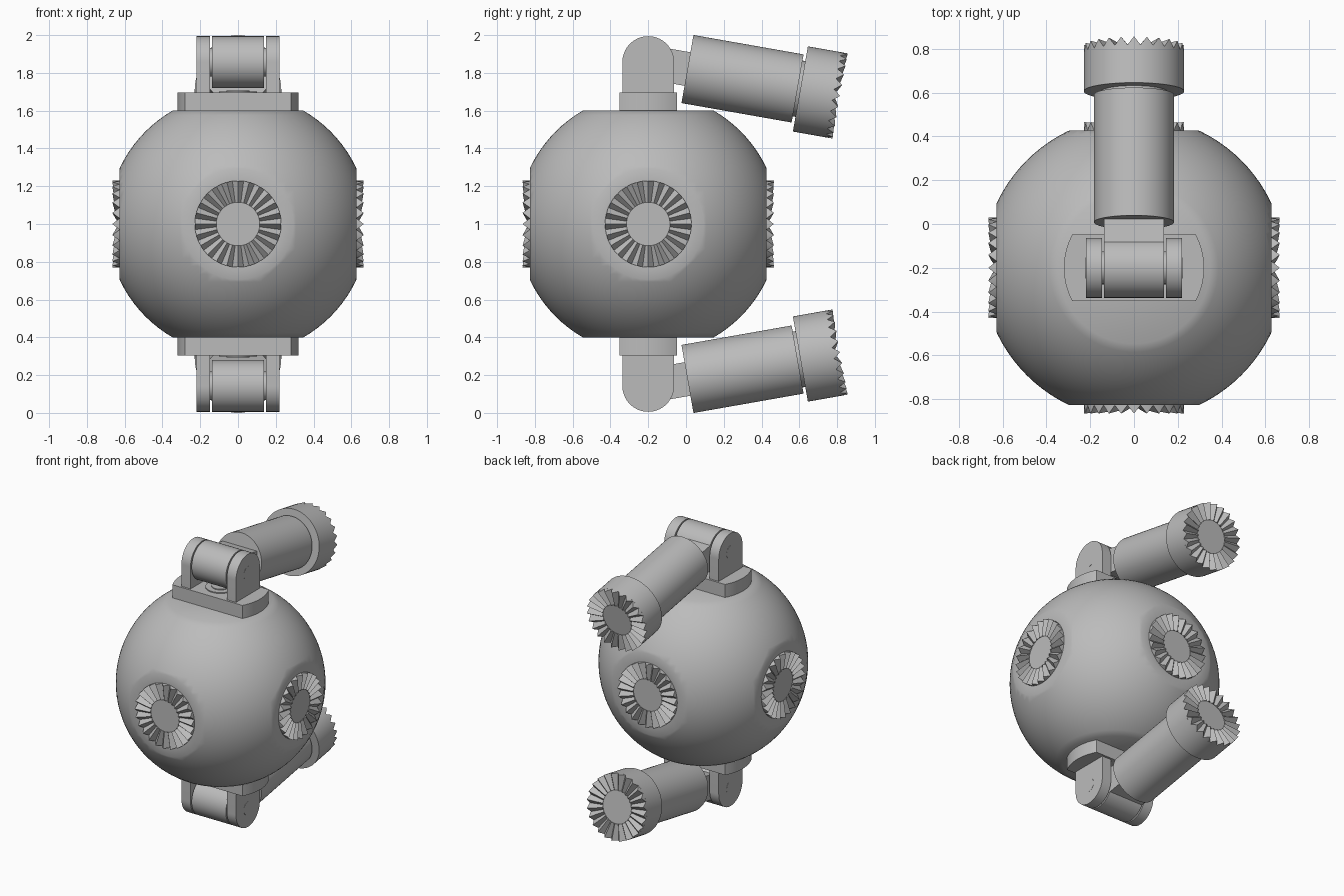
import bpy, bmesh
from math import pi, sin, cos, sqrt, radians
from mathutils import Matrix, Vector

if "Cube" in bpy.data.objects:
    bpy.data.objects.remove(bpy.data.objects["Cube"])

grey = bpy.data.materials.new("plain grey")
grey.use_nodes = True
colour = (0.5, 0.5, 0.5, 1)
grey.diffuse_color = colour
grey.node_tree.nodes["Principled BSDF"].inputs["Base Color"].default_value = colour

CENTRE = Matrix.Translation((0, -0.2, 1))
RADIUS, SIDE, CAP = 0.693, 0.627, 0.6
GEAR_R, HUB_R, TEETH = 0.229, 0.115, 24
PIVOT = 0.857


def finish(name, bm, matrix, angle=32):
    """Turn a bmesh into a named grey object, smooth with sharp edges kept."""
    bm.transform(matrix)
    bmesh.ops.recalc_face_normals(bm, faces=bm.faces)
    mesh = bpy.data.meshes.new(name)
    bm.to_mesh(mesh)
    bm.free()
    mesh.materials.append(grey)
    mesh.set_sharp_from_angle(angle=radians(angle))
    ob = bpy.data.objects.new(name, mesh)
    bpy.context.collection.objects.link(ob)


def prism(name, outline, low, high, matrix):
    """Extrude a flat outline between two heights along local z."""
    bm = bmesh.new()
    bottom = bm.faces.new([bm.verts.new((x, y, low)) for x, y in outline])
    ext = bmesh.ops.extrude_face_region(bm, geom=[bottom], use_keep_orig=True)
    verts = [v for v in ext["geom"] if isinstance(v, bmesh.types.BMVert)]
    bmesh.ops.translate(bm, verts=verts, vec=(0, 0, high - low))
    for f in bm.faces:
        f.smooth = True
    finish(name, bm, matrix)


def arc(r, start=0.0, end=2 * pi, n=64):
    closed = end - start > 6.28
    return [(r * cos(start + (end - start) * i / n), r * sin(start + (end - start) * i / n))
            for i in range(n if closed else n + 1)]


def cylinder(name, r, low, high, matrix):
    prism(name, arc(r), low, high, matrix)


def tooth_ring(name, matrix):
    """Face coupling: radial teeth around a flat hub, facing local +z."""
    bm = bmesh.new()
    rings = []
    for r, tip, valley in ((GEAR_R, -0.01, -0.01), (GEAR_R, 0.038, 0.0),
                           (HUB_R, 0.022, 0.004), (HUB_R, 0.012, 0.012)):
        rings.append([bm.verts.new((x, y, valley if i % 2 else tip))
                      for i, (x, y) in enumerate(arc(r, n=2 * TEETH))])
    for a, b in zip(rings, rings[1:]):
        for i in range(2 * TEETH):
            j = (i + 1) % (2 * TEETH)
            bm.faces.new((a[i], a[j], b[j], b[i]))
    bm.faces.new(rings[0])
    bm.faces.new(rings[-1])
    finish(name, bm, matrix)


# Ball body with six flats
bm = bmesh.new()
bmesh.ops.create_uvsphere(bm, u_segments=96, v_segments=48, radius=RADIUS)
for f in bm.faces:
    f.smooth = True
for axis in range(3):
    for sign in (-1, 1):
        normal = Vector((0, 0, 0))
        normal[axis] = sign
        bmesh.ops.bisect_plane(bm, geom=bm.verts[:] + bm.edges[:] + bm.faces[:],
                               plane_co=normal * (CAP if axis == 2 else SIDE),
                               plane_no=normal, clear_outer=True)
        rim = [e for e in bm.edges if e.is_boundary]
        flats = bmesh.ops.holes_fill(bm, edges=rim, sides=0)["faces"]
        if axis < 2:
            # Smooth collar around each coupling
            ring = bmesh.ops.inset_individual(bm, faces=flats, thickness=0.064)
            for f in ring["faces"]:
                f.smooth = True
        for f in flats:
            f.smooth = False
finish("ball_body", bm, CENTRE)

# Couplings on the four sides
for i, side in enumerate(("front", "left", "back", "right")):
    place = (CENTRE @ Matrix.Rotation(i * pi / 2, 4, 'Z') @ Matrix.Rotation(pi / 2, 4, 'X')
             @ Matrix.Translation((0, 0, SIDE)))
    tooth_ring(side + "_coupling", place)

# Hinged arms, upper and its mirror below
for side, flip in (("upper", 1), ("lower", -1)):
    base = CENTRE @ Matrix.Diagonal((1, 1, flip, 1))

    # Base plate: disc trimmed to a strip
    half = 0.152
    plate_r = 0.32
    a = math_angle = Vector((sqrt(plate_r ** 2 - half ** 2), half)).angle_signed(Vector((1, 0)))
    a = abs(a)
    prism(side + "_base_plate", arc(plate_r, -a, a, 16) + arc(plate_r, pi - a, pi + a, 16),
          CAP - 0.02, 0.695, base)
    cylinder(side + "_screw_head", 0.1, 0.69, 0.702, base)
    cylinder(side + "_screw_centre", 0.06, 0.7, 0.708, base)

    # Clevis ears, outlined in the yz plane and extruded along x
    pivot = base @ Matrix.Translation((0, 0, PIVOT))
    across = pivot @ Matrix(((0, 0, 1, 0), (1, 0, 0, 0), (0, 1, 0, 0), (0, 0, 0, 1)))
    foot = 0.69 - PIVOT
    ear_r = 0.137
    ear = arc(ear_r, 0, pi, 32) + [(-ear_r, foot), (ear_r, foot)]
    prism(side + "_left_ear", ear, 0.147, 0.22, across)
    prism(side + "_right_ear", ear, -0.22, -0.147, across)
    cylinder(side + "_knuckle", ear_r, -0.138, 0.138, across)
    cylinder(side + "_washers", 0.075, -0.15, 0.15, across)
    cylinder(side + "_hinge_pin", 0.048, -0.221, 0.221, across)

    # Tilted arm
    along = pivot @ Matrix.Rotation(radians(-100), 4, 'X')
    w, t = 0.138, 0.09
    prism(side + "_neck", [(-w, -t), (w, -t), (w, t), (-w, t)], 0.06, 0.23, along)
    cylinder(side + "_arm", 0.183, 0.211, 0.803, along)
    cylinder(side + "_arm_core", 0.15, 0.79, 0.83, along)
    cylinder(side + "_arm_head", GEAR_R, 0.818, 0.992, along)
    tooth_ring(side + "_arm_coupling", along @ Matrix.Translation((0, 0, 0.994)))
